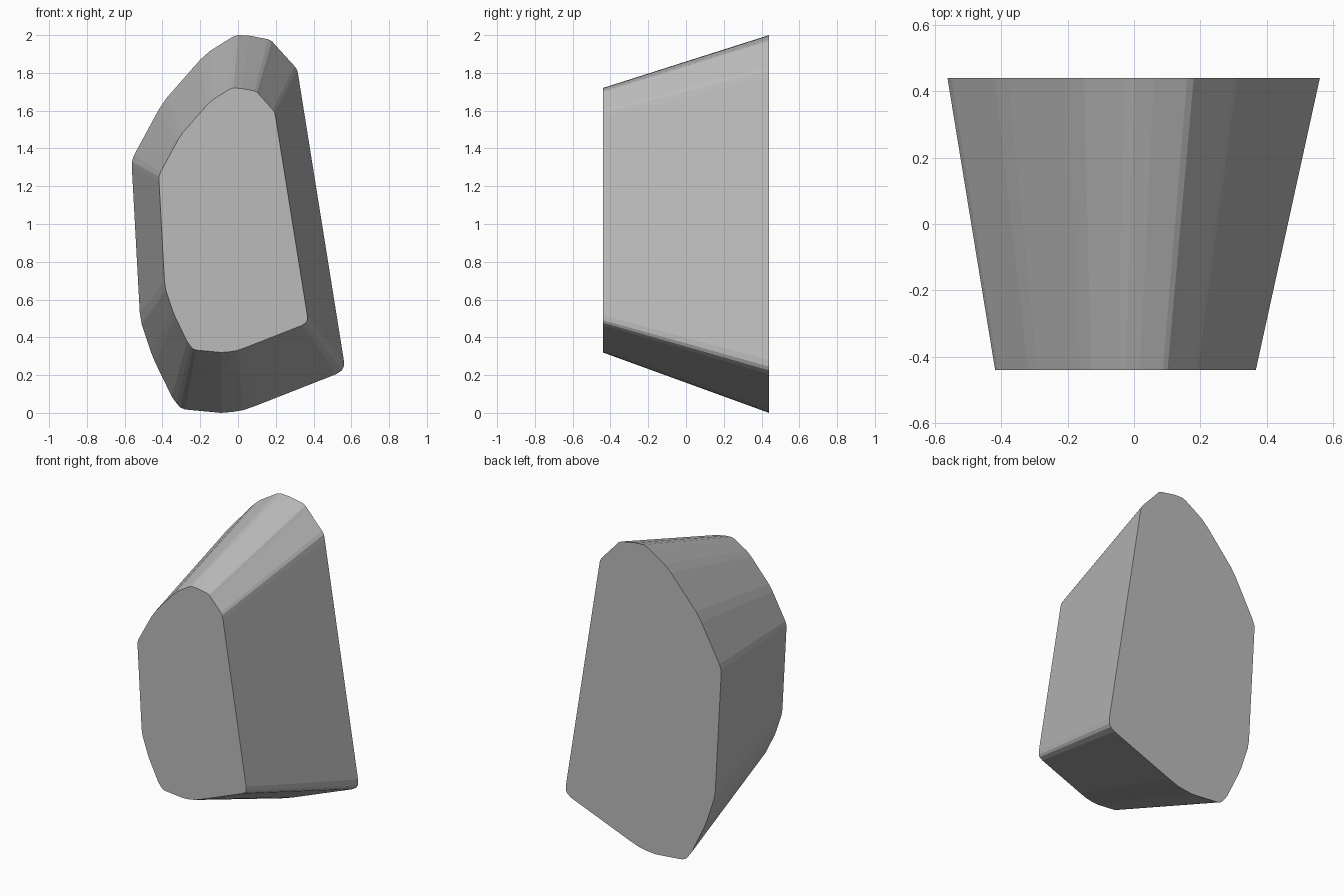
import bpy
import bmesh

cube = bpy.data.objects.get("Cube")
if cube:
    bpy.data.objects.remove(cube, do_unlink=True)

# Stone material
stone = bpy.data.materials.new("stone grey")
stone.use_nodes = True
colour = (0.5, 0.5, 0.5, 1)
stone.diffuse_color = colour
stone.node_tree.nodes["Principled BSDF"].inputs["Base Color"].default_value = colour

# Back outline (x, z), clockwise from the top, with softened corners
outline = [
    (-0.03, 1.99), (0, 2.0), (0.06, 1.997), (0.16, 1.978), (0.18, 1.968),
    (0.195, 1.95), (0.3, 1.835), (0.313, 1.815), (0.32, 1.78),
    (0.56, 0.28), (0.56, 0.245), (0.55, 0.225), (0.52, 0.205),
    (0.1, 0.04), (0.03, 0.015), (-0.03, 0.005), (-0.09, 0),
    (-0.28, 0.018), (-0.305, 0.028), (-0.325, 0.05), (-0.35, 0.085),
    (-0.44, 0.27), (-0.46, 0.32), (-0.51, 0.47), (-0.52, 0.53),
    (-0.562, 1.30), (-0.562, 1.33), (-0.55, 1.365),
    (-0.42, 1.605), (-0.38, 1.665), (-0.2, 1.87), (-0.15, 1.915),
]
DEPTH = 0.44
TAPER = 0.7


def ring(bm, y, scale, dx, dz):
    return [bm.verts.new((x * scale + dx, y, z * scale + dz)) for x, z in outline]


# Tapered block: large back face lofted to a smaller front face
bm = bmesh.new()
back = ring(bm, DEPTH, 1, 0, 0)
front = ring(bm, -DEPTH, TAPER, -0.025, 0.32)
bm.faces.new(back)
bm.faces.new(front)
for i in range(len(outline)):
    j = (i + 1) % len(outline)
    bm.faces.new((back[i], back[j], front[j], front[i]))
bmesh.ops.recalc_face_normals(bm, faces=bm.faces)

mesh = bpy.data.meshes.new("tapered_stone")
bm.to_mesh(mesh)
bm.free()
mesh.materials.append(stone)
block = bpy.data.objects.new("tapered_stone", mesh)
bpy.context.collection.objects.link(block)
